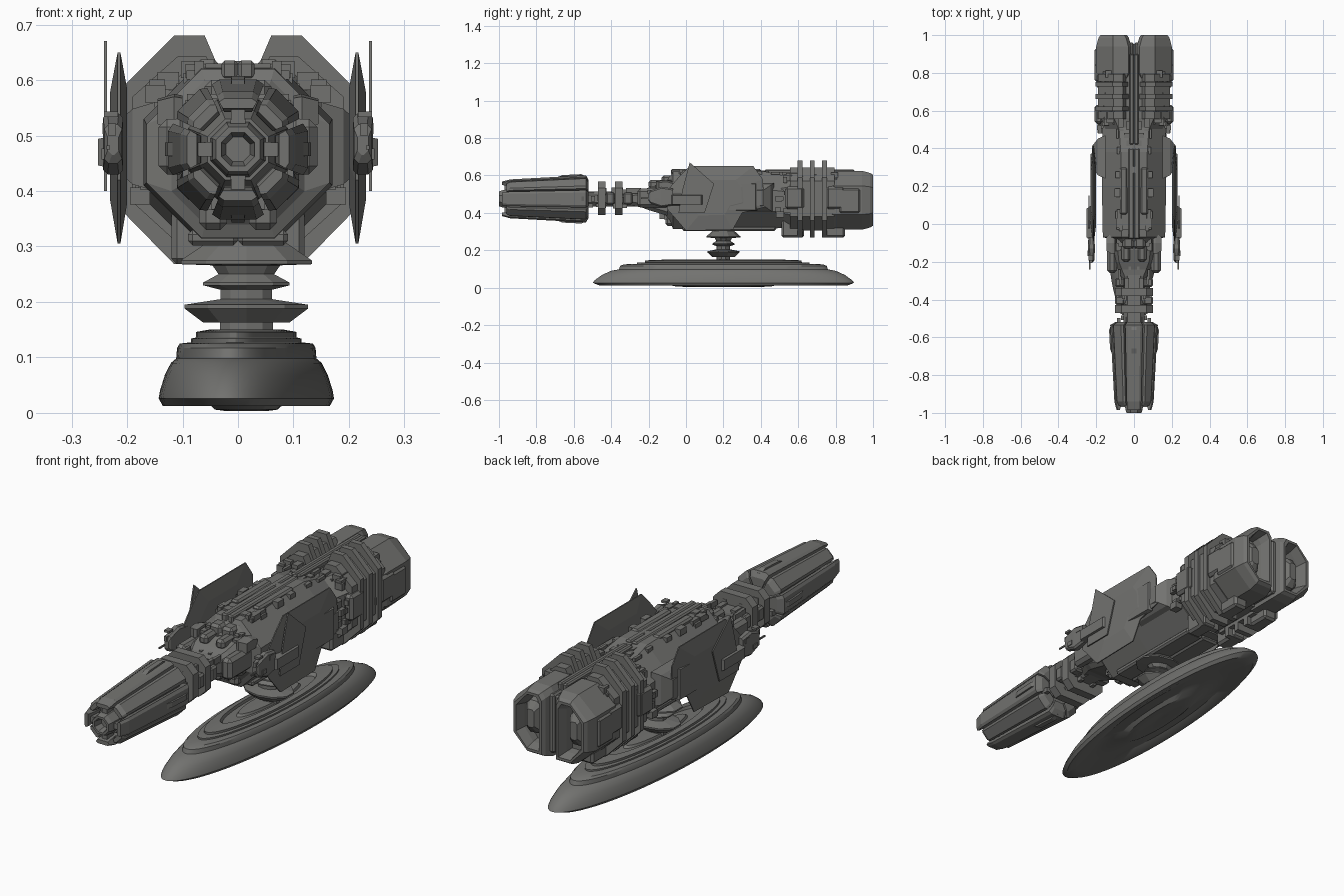
import bpy, math, random

if "Cube" in bpy.data.objects:
    bpy.data.objects.remove(bpy.data.objects["Cube"])
random.seed(4)
ZC = 0.475  # height of the ship's long axis
DARK = bpy.data.materials.new("dark_metal")
DARK.diffuse_color = (.17, .17, .162, 1)
DARK.use_nodes = True
DARK.node_tree.nodes["Principled BSDF"].inputs["Base Color"].default_value = DARK.diffuse_color


def make(name, verts, faces, mirror=False, bevel=0.0):
    me = bpy.data.meshes.new(name)
    me.from_pydata(verts, [], faces)
    me.materials.append(DARK)
    ob = bpy.data.objects.new(name, me)
    bpy.context.collection.objects.link(ob)
    bpy.context.view_layer.objects.active = ob
    ob.select_set(True)
    bpy.ops.object.mode_set(mode='EDIT')
    bpy.ops.mesh.select_all(action='SELECT')
    bpy.ops.mesh.normals_make_consistent(inside=False)
    bpy.ops.object.mode_set(mode='OBJECT')
    ob.select_set(False)
    if bevel:
        m = ob.modifiers.new("bevel", 'BEVEL')
        m.width, m.segments = bevel, 1
    if mirror:
        ob.modifiers.new("mirror", 'MIRROR')
    return ob


def loft(name, rings, **kw):
    """Skin a list of equal-length rings of points and cap both ends."""
    n = len(rings[0])
    verts = [p for r in rings for p in r]
    faces = [(i * n + j, i * n + (j + 1) % n, (i + 1) * n + (j + 1) % n, (i + 1) * n + j)
             for i in range(len(rings) - 1) for j in range(n)]
    faces += [tuple(range(n)), tuple(range(len(verts) - n, len(verts)))]
    return make(name, verts, faces, **kw)


def octo(y, x0, x1, z0, z1, c):
    """Chamfered rectangle across the ship at y."""
    return [(x, y, z) for x, z in ((x0 + c, z0), (x1 - c, z0), (x1, z0 + c), (x1, z1 - c),
                                   (x1 - c, z1), (x0 + c, z1), (x0, z1 - c), (x0, z0 + c))]


def box(name, x0, x1, y0, y1, z0, z1, mirror=True, bevel=0.008):
    ring = lambda y: [(x0, y, z0), (x1, y, z0), (x1, y, z1), (x0, y, z1)]
    return loft(name, [ring(y0), ring(y1)], mirror=mirror, bevel=bevel)


def side_plate(name, outline, stations, mirror=True):
    """Plate outlined in y,z and thickened along x; each station is (x, scale)."""
    cy = sum(p[0] for p in outline) / len(outline)
    cz = sum(p[1] for p in outline) / len(outline)
    return loft(name, [[(x, cy + (y - cy) * s, cz + (z - cz) * s) for y, z in outline]
                       for x, s in stations], mirror=mirror)


def lathe(name, prof, cx, cy, rx, ry, n, turn=0.0):
    """Elliptical turned shape, turned about its upright axis."""
    c, s = math.cos(turn), math.sin(turn)
    rings = []
    for r, z in prof:
        pts = [(r * rx * math.cos(2 * math.pi * (i + .5) / n), r * ry * math.sin(2 * math.pi * (i + .5) / n))
               for i in range(n)]
        rings.append([(cx + x * c - y * s, cy + x * s + y * c, z) for x, y in pts])
    return loft(name, rings)


def greebles(name, count, xr, yr, zr, smin, smax):
    """Scattered small mechanical blocks, mirrored."""
    verts, faces = [], []
    for _ in range(count):
        c = [random.uniform(*r) for r in (xr, yr, zr)]
        s = [random.uniform(smin, smax) for _ in range(3)]
        b = len(verts)
        verts += [(max(0, c[0] + i * s[0]), c[1] + j * s[1] * 1.5, c[2] + k * s[2])
                  for i in (-1, 1) for j in (-1, 1) for k in (-1, 1)]
        faces += [tuple(b + q for q in f) for f in ((0, 1, 3, 2), (4, 6, 7, 5), (0, 4, 5, 1),
                                                   (2, 3, 7, 6), (0, 2, 6, 4), (1, 5, 7, 3))]
    return make(name, verts, faces, mirror=True)


# --- display base, turned slightly off the ship's axis, and stem
TURN = math.radians(-3.2)
base = lathe("display_base", [(.05, .012), (.22, .003), (.36, .006), (.45, .02), (.7, .026), (.86, .012),
                              (.95, .012), (1, .026), (.985, .04), (.93, .068), (.86, .09), (.8, .098),
                              (.79, .117), (.76, .125), (.64, .127)], .015, .2, .1535, .7, 72, TURN)
step = lathe("base_steps", [(.66, .12), (.66, .134), (.6, .136), (.6, .146), (.45, .15), (.43, .138),
                            (.3, .138), (.28, .148), (.02, .15)], .015, .2, .146, .7, 48, TURN)
for ob in (base, step):
    bpy.context.view_layer.objects.active = ob
    ob.select_set(True)
    bpy.ops.object.shade_smooth_by_angle(angle=math.radians(30))
    ob.select_set(False)
lathe("stem", [(.43, .13), (.43, .163), (.7, .163), (1, .188), (1, .195), (.42, .205), (.42, .222),
               (.7, .23), (.7, .235), (.45, .25), (.55, .266), (1.06, .268), (1.06, .275), (.6, .31),
               (.3, .34)], .015, .2, .117, .085, 10)

# --- main hull
loft("hull", [octo(y, -x, x, a, b, c) for y, x, a, b, c in (
    (-.13, .07, .4, .56, .03), (-.08, .12, .34, .6, .06), (-.07, .165, .315, .62, .1),
    (.2, .17, .31, .63, .1), (.38, .17, .31, .63, .1), (.52, .165, .32, .6, .085))])
box("hull_spine", 0, .03, -.08, .4, .6, .635, bevel=.006)
box("spine_block", .035, .075, .05, .3, .6, .637)
box("hull_brow", 0, .06, -.13, .0, .55, .6, bevel=.012)
box("hull_chin", .02, .07, -.11, .02, .33, .38, bevel=.012)
box("belly_keel", 0, .09, -.02, .48, .302, .33)
greebles("hull_details", 45, (.0, .09), (-.06, .5), (.59, .622), .006, .018)
greebles("nose_details", 24, (.01, .1), (-.13, -.07), (.38, .57), .008, .02)

# --- armour plates on each flank, tapering to thin edges
plate = [(-.1, .42), (-.1, .52), (-.04, .59), (.02, .65), (.36, .65), (.41, .58), (.42, .43),
         (.3, .4), (.25, .31), (0, .305)]
side_plate("armour_plate", plate, [(.2, .6), (.212, 1), (.217, 1), (.231, .55)])
side_plate("plate_arm", [(.24, .4), (.24, .56), (.47, .56), (.47, .4)],
           [(.15, 1), (.19, .85), (.222, .5)])
side_plate("plate_panel", [(.14, .41), (.14, .56), (.38, .56), (.38, .41)], [(.21, 1), (.23, .92)])
side_plate("flank_fin", [(-.04, .4), (-.02, .52), (.02, .67), (.15, .555), (.1, .4)],
           [(.236, 1), (.242, 1)])
side_plate("fin_mount", [(-.09, .44), (-.09, .5), (.1, .5), (.1, .44)], [(.21, 1.1), (.252, .8)])
# forward side pods
loft("side_pod", [octo(y, .225 - w, .225 + w, .47 - h, .5 + h, .008) for y, w, h in (
    (-.2, .01, .005), (-.19, .016, .02), (-.13, .018, .04), (-.07, .016, .03))], mirror=True)
box("pod_barrel", .231, .237, -.24, -.15, .475, .482, bevel=0)
greebles("pod_details", 10, (.215, .235), (-.19, -.09), (.46, .54), .005, .014)

# --- neck joining the hull to the front gun
loft("neck_shoulder", [octo(y, -x, x, ZC - h, ZC + h, .02) for y, x, h in (
    (-.3, .06, .035), (-.24, .085, .045), (-.2, .1, .06), (-.1, .11, .09))])
box("shoulder_block", .09, .143, -.26, -.09, .43, .53, bevel=.015)
box("shoulder_top", .02, .065, -.2, -.08, .53, .575, bevel=.012)
loft("neck", [octo(y, -.055, .055, .435, .515, .02) for y in (-.55, -.2)])
for i, y in enumerate((-.45, -.36)):
    loft("neck_collar_%d" % i, [octo(y + d, -.1, .1, .388, .567, .035) for d in (-.02, .02)])
for y in (-.405, -.31):
    box("neck_side_rib", .05, .1, y - .024, y + .024, .445, .51)
greebles("neck_details", 40, (.02, .08), (-.52, -.15), (.44, .52), .006, .018)
# angled arms beside the brow
side = [(-.16, .51), (-.16, .57), (-.1, .575), (-.05, .56), (-.05, .51)]
side_plate("brow_arm", side, [(.1, .9), (.115, 1), (.145, .7)])

# --- front gun: recessed core and eight tapered panels standing clear of it
loft("gun_core", [octo(y, -r, r, ZC - r, ZC + r, r * .58) for y, r in (
    (-.53, .06), (-.55, .09), (-.62, .088), (-.88, .07), (-.93, .055))])
for k in range(8):
    a = k * math.pi / 4
    ca, sa = math.cos(a), math.sin(a)
    w = .37 if k % 2 == 0 else .31
    tip = -.985 if k % 2 == 0 else -.96
    rings = []
    for y, ri, ro in ((-.52, .06, .1), (-.535, .06, .126), (-.94, .068, .104), (tip, .074, .092)):
        pts = ((ri, -ri * w), (ro * .93, -ro * w), (ro, -ro * w * .72),
               (ro, ro * w * .72), (ro * .93, ro * w), (ri, ri * w))
        rings.append([(r * ca - t * sa, y, ZC + r * sa + t * ca) for r, t in pts])
    loft("gun_panel_%d" % k, rings)
    # raised strip at the rear of the main panels, and struts to the muzzle
    if k % 2 == 0:
        for part, st in (("strip", ((-.53, .09, .118), (-.56, .09, .132), (-.66, .09, .127), (-.7, .09, .112))),
                         ("strut", ((-.97, .03, .08), (-.92, .03, .085)))):
            loft("gun_%s_%d" % (part, k), [[(r * ca - t * sa, y, ZC + r * sa + t * ca) for r, t in (
                (a0, -.014), (a1, -.012), (a1, .012), (a0, .014))] for y, a0, a1 in st])
loft("gun_muzzle", [octo(y, -r, r, ZC - r, ZC + r, r * .58) for y, r in (
    (-.96, .022), (-1, .03), (-1, .04), (-.98, .046), (-.92, .05))])

# --- rear section
loft("rear_core", [octo(y, -x, x, a, b, .07) for y, x, a, b in (
    (.5, .15, .33, .6), (.56, .175, .32, .61), (.82, .175, .32, .61))])
half = [(.06, .68), (.115, .68), (.205, .59), (.205, .36), (.115, .268), (.03, .268), (.03, .61)]
for i, y in enumerate((.61, .675, .74)):
    loft("rear_rib_%d" % i, [[(x, y + d, z) for x, z in half] for d in (-.013, .013)], mirror=True)
for i, y in enumerate((.575, .642, .708, .775)):
    inner = [(.03 + (x - .03) * .92, ZC + (z - ZC) * .82) for x, z in half]
    loft("rear_band_%d" % i, [[(x, y + d, z) for x, z in inner] for d in (-.02, .02)], mirror=True)
for i, (y0, y1) in enumerate(((.51, .63), (.73, .85))):
    box("lower_box_%d" % i, .05, .12, y0, y1, .268, .37, bevel=.01)
    box("side_box_%d" % i, .165, .208, y0 + .02, y1, .42, .54, bevel=.012)
box("top_fin_block", .0, .025, .42, .9, .58, .632, bevel=.006)
greebles("rear_details", 50, (.02, .15), (.52, .8), (.575, .605), .007, .02)
greebles("rear_flank_details", 40, (.16, .185), (.48, .86), (.39, .56), .006, .018)

# twin half-octagon engines with shallow recessed nozzles
def engine_ring(y, g):
    return [(x, y, z) for x, z in ((.015 + g, .31 + g), (.11, .31 + g), (.2 - g, .39 + g * .5), (.2 - g, .545 - g * .5),
                                   (.11, .625 - g), (.03 + g, .625 - g), (.015 + g, .6 - g))]


loft("engine", [engine_ring(y, g) for y, g in (
    (.77, .012), (.8, 0), (.94, 0), (.985, .012), (1, .022), (1, .034), (.955, .046), (.92, .05))], mirror=True)
loft("engine_cone", [octo(y, .11 - r, .11 + r, ZC - .01 - r * 2, ZC + r * 2, r * .5) for y, r in (
    (.9, .04), (.95, .034), (.975, .018))], mirror=True)
box("engine_bridge", 0, .03, .78, .96, .33, .6)
box("engine_flank", .19, .208, .82, .93, .4, .53)
